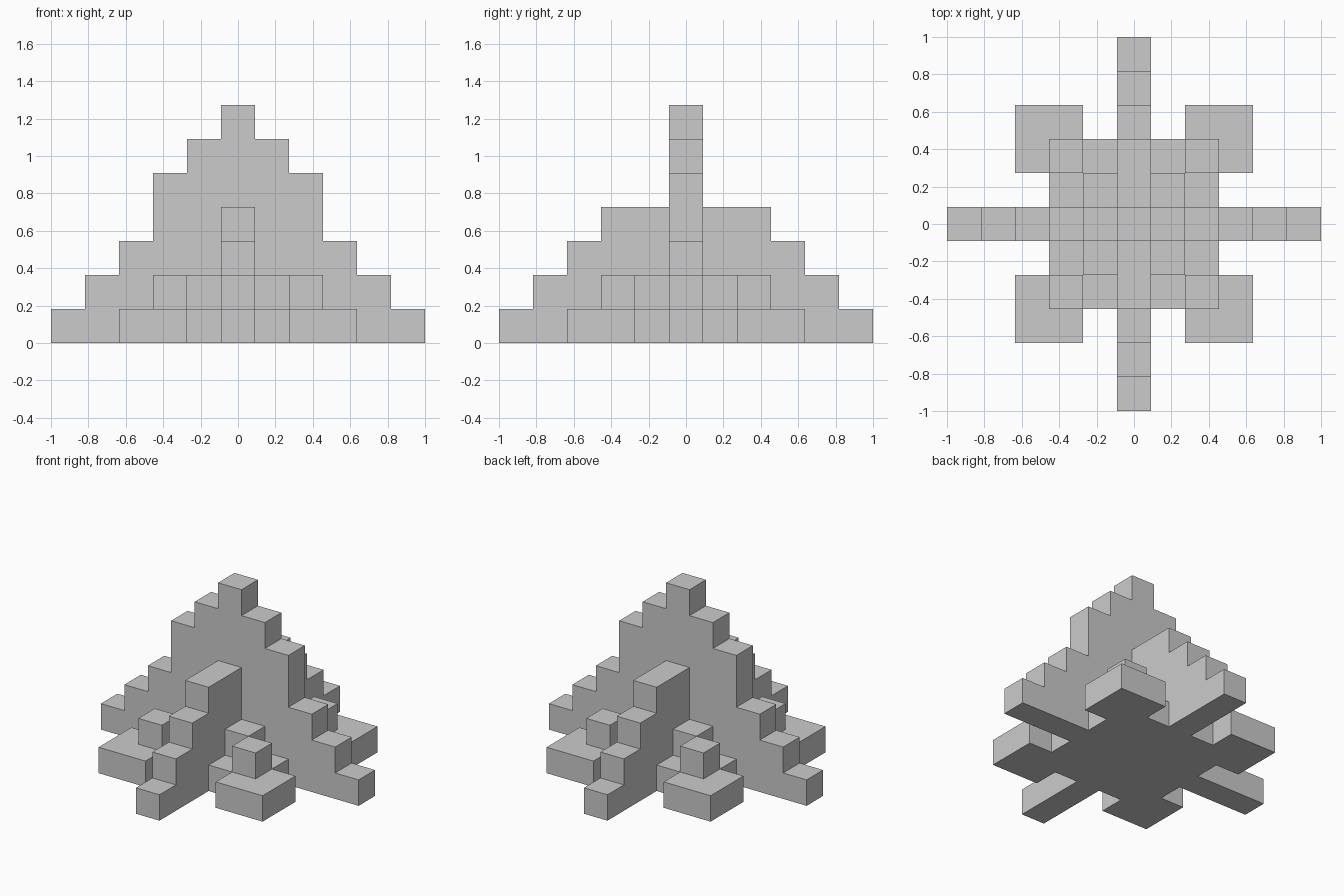
import bpy, bmesh
from mathutils import Vector

if "Cube" in bpy.data.objects:
    bpy.data.objects.remove(bpy.data.objects["Cube"])

U = 2 / 11  # one block


def prism(name, pieces):
    """One object from (outline, extrusion) pairs, measured in blocks."""
    bm = bmesh.new()
    for outline, depth in pieces:
        face = bm.faces.new([bm.verts.new(Vector(p) * U) for p in outline])
        out = bmesh.ops.extrude_face_region(bm, geom=[face], use_keep_orig=True)
        moved = [g for g in out["geom"] if isinstance(g, bmesh.types.BMVert)]
        bmesh.ops.translate(bm, verts=moved, vec=Vector(depth) * U)
    bmesh.ops.recalc_face_normals(bm, faces=bm.faces)
    mesh = bpy.data.meshes.new(name)
    bm.to_mesh(mesh)
    bm.free()
    obj = bpy.data.objects.new(name, mesh)
    bpy.context.collection.objects.link(obj)
    return obj


def square(x0, y0, x1, y1, z=0):
    return [(x0, y0, z), (x1, y0, z), (x1, y1, z), (x0, y1, z)]


# Stepped wall across the full width: (outer half width, height) per step
steps = [(5.5, 1), (4.5, 2), (3.5, 3), (2.5, 5), (1.5, 6), (0.5, 7)]
right, floor = [], 0
for half, top in steps:
    right += [(half, floor), (half, top)]
    floor = top
profile = right + [(-a, b) for a, b in reversed(right)]
prism("stepped_wall", [([(a, -0.5, b) for a, b in profile], (0, 1, 0))])

# Stair buttresses in front of and behind the wall
stair = [(0.5, 0), (5.5, 0), (5.5, 1), (4.5, 1), (4.5, 2),
         (3.5, 2), (3.5, 3), (2.5, 3), (2.5, 4), (0.5, 4)]
for side, s in (("front", -1), ("back", 1)):
    prism(side + "_stairs", [([(-0.5, s * a, b) for a, b in stair], (1, 0, 0))])

# Corner terraces: low base, inner block and outer block
base = [(.5, .5), (2.5, .5), (2.5, 1.5), (3.5, 1.5),
        (3.5, 3.5), (1.5, 3.5), (1.5, 2.5), (.5, 2.5)]
for depth_name, sy in (("front", -1), ("back", 1)):
    for side_name, sx in (("left", -1), ("right", 1)):
        prism(f"{depth_name}_{side_name}_terrace", [
            ([(sx * x, sy * y, 0) for x, y in base], (0, 0, 1)),
            (square(sx * .5, sy * .5, sx * 1.5, sy * 1.5, 1), (0, 0, 1)),
            (square(sx * 1.5, sy * 1.5, sx * 2.5, sy * 2.5, 1), (0, 0, 1)),
        ])
